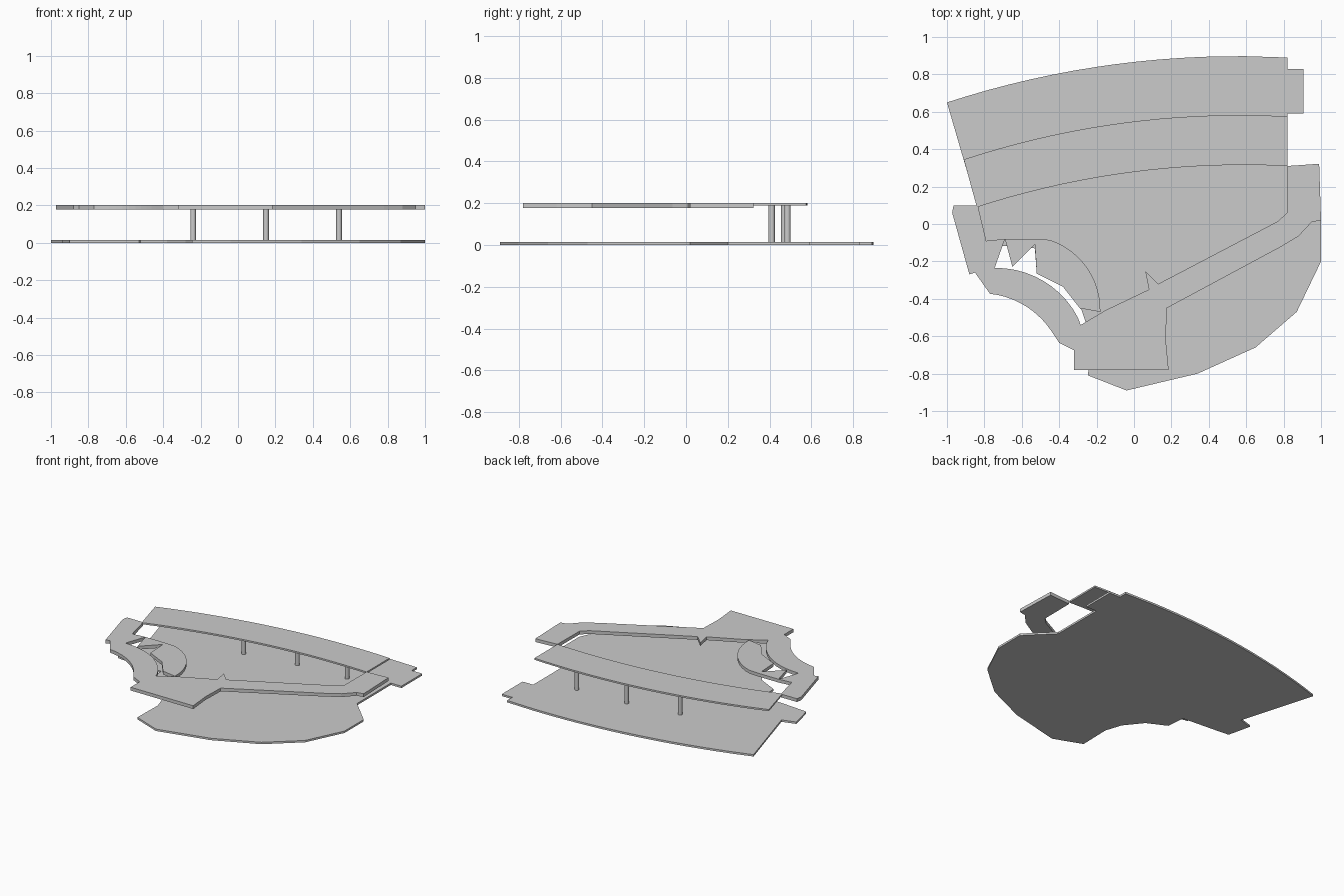
import bpy, bmesh, math
from mathutils import Vector

if "Cube" in bpy.data.objects:
    bpy.data.objects.remove(bpy.data.objects["Cube"])


def arc(a, m, b, n=14):
    """Points of the circular arc from a through m to b."""
    (ax, ay), (mx, my), (bx, by) = a, m, b
    d = 2 * (ax * (my - by) + mx * (by - ay) + bx * (ay - my))
    sa, sm, sb = ax*ax + ay*ay, mx*mx + my*my, bx*bx + by*by
    cx = (sa * (my - by) + sm * (by - ay) + sb * (ay - my)) / d
    cy = (sa * (bx - mx) + sm * (ax - bx) + sb * (mx - ax)) / d
    r = math.hypot(ax - cx, ay - cy)
    t0 = math.atan2(ay - cy, ax - cx)
    sweep = (math.atan2(by - cy, bx - cx) - t0 + math.pi) % (2 * math.pi) - math.pi
    return [(cx + r * math.cos(t0 + sweep * i / n),
             cy + r * math.sin(t0 + sweep * i / n)) for i in range(n + 1)]


def slab(name, outline, z0, z1):
    """Flat plate extruded from a closed outline."""
    bm = bmesh.new()
    face = bm.faces.new([bm.verts.new((x, y, z0)) for x, y in outline])
    ext = bmesh.ops.extrude_face_region(bm, geom=[face], use_keep_orig=True)
    top = [v for v in ext["geom"] if isinstance(v, bmesh.types.BMVert)]
    bmesh.ops.translate(bm, verts=top, vec=Vector((0, 0, z1 - z0)))
    bmesh.ops.recalc_face_normals(bm, faces=bm.faces)
    bmesh.ops.triangulate(bm, faces=[f for f in bm.faces if len(f.verts) > 4])
    mesh = bpy.data.meshes.new(name)
    bm.to_mesh(mesh)
    bm.free()
    bpy.context.collection.objects.link(bpy.data.objects.new(name, mesh))


# Floor slab with curved back, side tabs and a bay cut out at front left
floor = arc((-1, .65), (-.2, .84), (.6, .897)) + [
    (.82, .89), (.82, .83), (.905, .83), (.905, .59), (.82, .59), (.82, .2),
    (1, .02), (1, -.2), (.87, -.47), (.65, -.66), (.34, -.8), (-.04, -.89),
    (-.245, -.81), (-.24, -.58), (-.28, -.46), (-.38, -.335), (-.52, -.265),
    (-.53, -.13), (-.79, -.11), (-.9, -.1), (-.94, .07), (-.84, .1)]
slab("floor_slab", floor, 0, .014)

# Front roof: left wing, concave corner, front block and right wing
roof = [(-.835, .1), (-.965, .1), (-.972, .06), (-.88, -.27), (-.85, -.26)]
roof += arc((-.77, -.373), (-.57, -.445), (-.44, -.575), 10)
roof += [(-.40, -.635), (-.32, -.675), (-.32, -.78), (.185, -.78), (.17, -.62),
         (.175, -.45), (.78, -.125), (.88, -.065), (.95, .01), (1, .02),
         (.99, .322), (.82, .31), (.818, .06), (.77, .015), (.13, -.32),
         (.06, -.25), (.08, -.35), (-.15, -.46), (-.285, -.54)]
roof += arc((-.3, -.5), (-.46, -.32), (-.745, -.235), 10)
roof += [(-.69, -.08), (-.79, -.09)]
slab("front_roof", roof, .178, .202)

# Quarter-round roof over the corner bay, with its pointed infill
corner = [(-.69, -.08), (-.65, -.23), (-.53, -.11), (-.52, -.265), (-.38, -.335),
          (-.29, -.45)]
corner += arc((-.18, -.47), (-.25, -.235), (-.45, -.085), 12) + [(-.53, -.08)]
slab("corner_roof", corner, .178, .202)

# Thin curved canopy at the back
canopy = arc((-.91, .345), (-.1, .535), (.82, .575), 18)
canopy += arc((.82, .31), (.1, .29), (-.84, .09), 18)
slab("rear_canopy", canopy, .19, .202)

# Round columns carrying the canopy
for i, (x, y) in enumerate([(-.24, .41), (.15, .47), (.54, .485)]):
    bpy.ops.mesh.primitive_cylinder_add(vertices=20, radius=.015, depth=.178,
                                        location=(x, y, .102))
    bpy.context.object.name = f"column_{i + 1}"
    bpy.ops.object.shade_smooth_by_angle()
